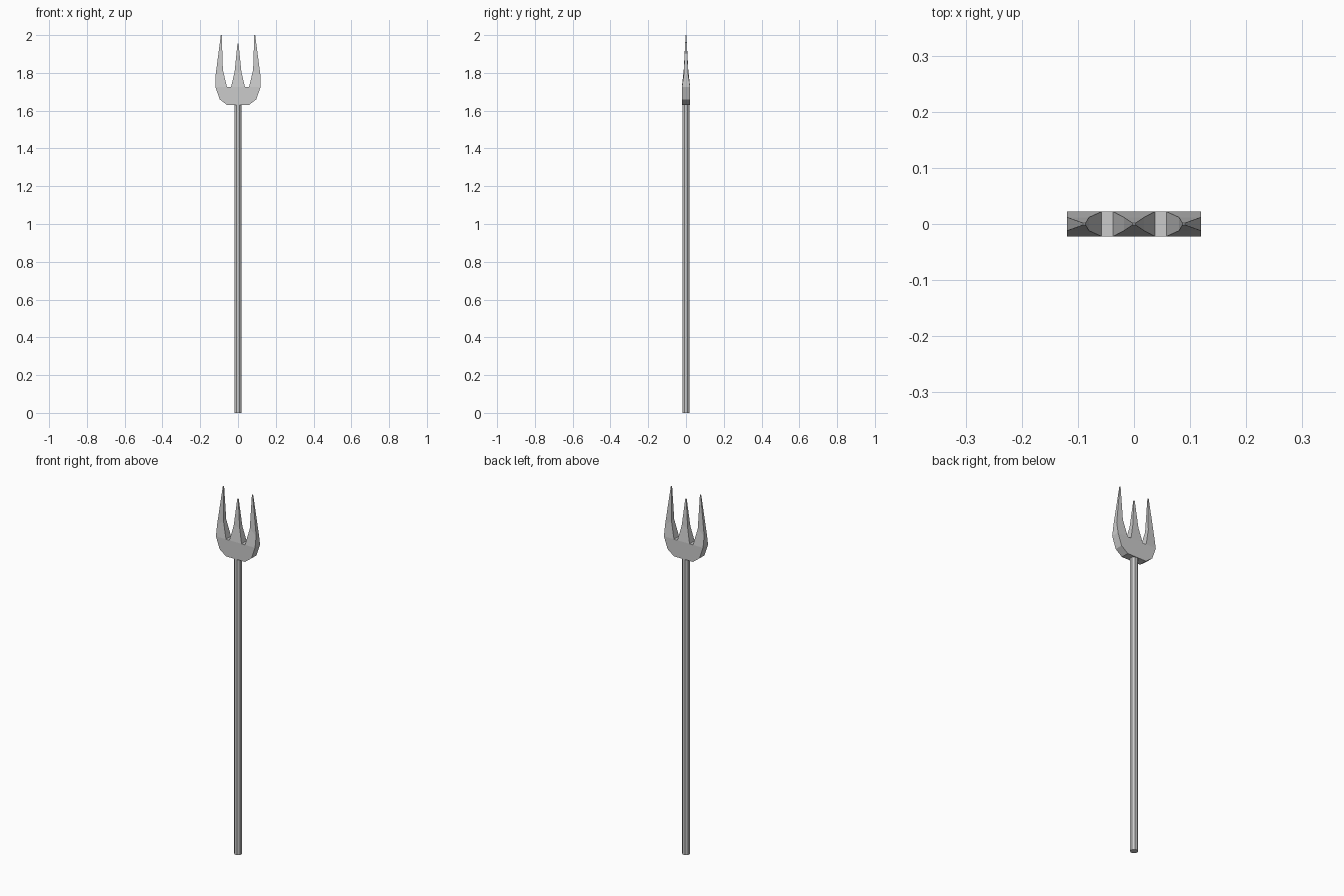
import bpy, bmesh, math

if "Cube" in bpy.data.objects:
    bpy.data.objects.remove(bpy.data.objects["Cube"])

# shaft: eight-sided pole with flats facing front
R, TOP = 0.02, 1.64
bpy.ops.mesh.primitive_cylinder_add(vertices=8, radius=R, depth=TOP,
                                    location=(0, 0, TOP / 2),
                                    rotation=(0, 0, math.pi / 8))
bpy.context.object.name = "shaft"

# fork head: left half of the outline as (x, z, half thickness)
half = [(-.058, 1.63, .022), (-.097, 1.66, .022), (-.119, 1.724, .022),
        (-.119, 1.785, .012), (-.091, 2.0, .002), (-.086, 2.0, .002),
        (-.08, 1.815, .012), (-.058, 1.724, .022), (-.037, 1.724, .022),
        (-.018, 1.805, .012), (-.003, 1.955, .002)]
outline = half + [(-x, z, t) for x, z, t in reversed(half)]
n = len(outline)

bm = bmesh.new()
front = [bm.verts.new((x, -t, z)) for x, z, t in outline]
back = [bm.verts.new((x, t, z)) for x, z, t in outline]

# plate, middle tine, outer tines (second one mirrored)
plates = [[0, 1, 2, 7, 8, 13, 14, 19, 20, 21], [8, 9, 12, 13], [9, 10, 11, 12]]
for f in ([2, 3, 6, 7], [3, 4, 5, 6]):
    plates += [f, [n - 1 - i for i in reversed(f)]]
for f in plates:
    bm.faces.new([front[i] for i in f])
    bm.faces.new([back[i] for i in reversed(f)])

# rim joining the front to the back
for i in range(n):
    j = (i + 1) % n
    bm.faces.new((front[i], back[i], back[j], front[j]))
bmesh.ops.recalc_face_normals(bm, faces=bm.faces)

mesh = bpy.data.meshes.new("fork_head")
bm.to_mesh(mesh)
bm.free()
bpy.context.collection.objects.link(bpy.data.objects.new("fork_head", mesh))
